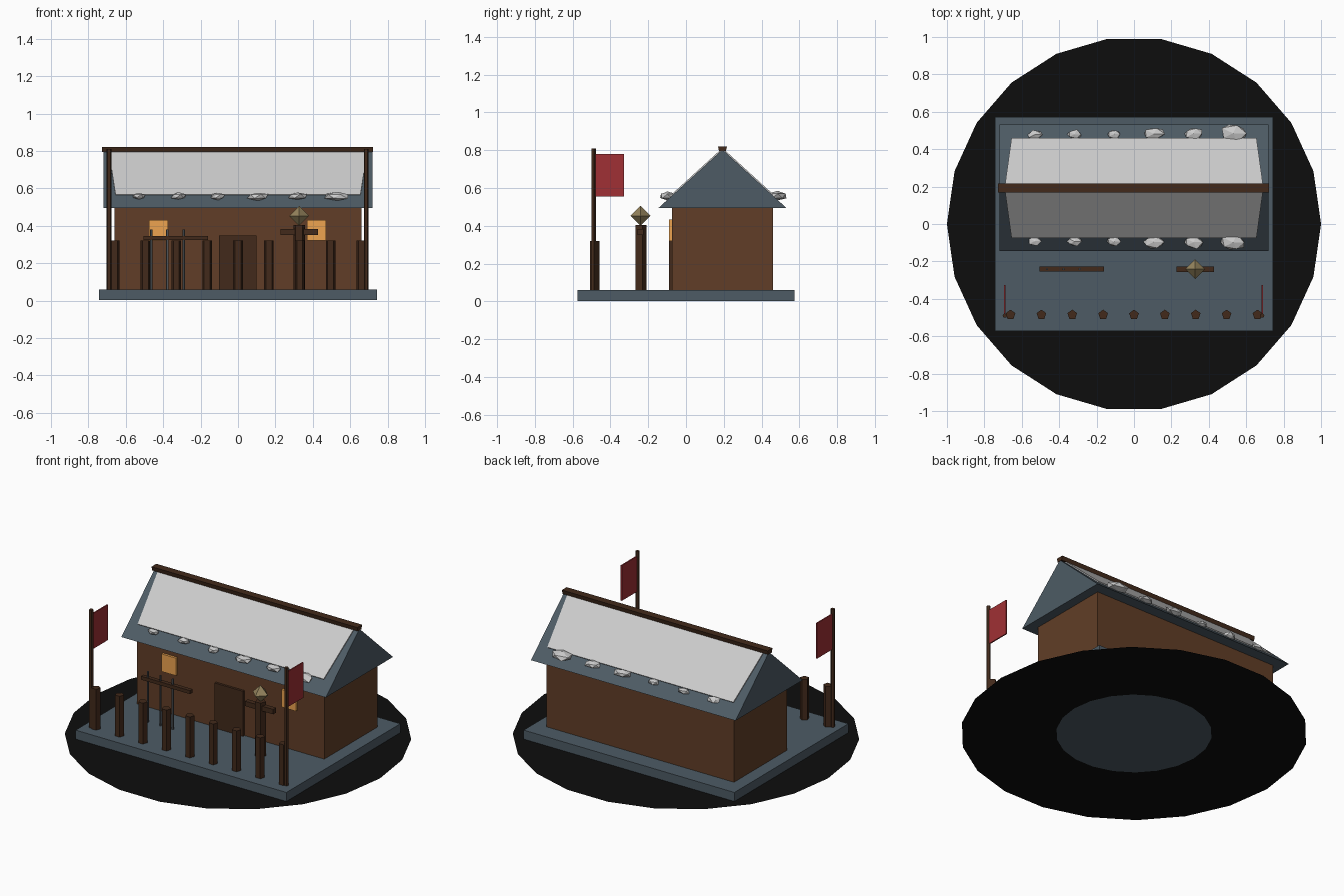
import bpy, bmesh, random
from math import sin, cos, pi
from mathutils import Matrix, Vector

if "Cube" in bpy.data.objects:
    bpy.data.objects.remove(bpy.data.objects["Cube"])

random.seed(4)

def mat(name, r, g, b):
    m = bpy.data.materials.new(name)
    m.diffuse_color = (r, g, b, 1)
    m.use_nodes = True
    m.node_tree.nodes["Principled BSDF"].inputs["Base Color"].default_value = m.diffuse_color
    return m

BLACK = mat("soot", .004, .004, .004)
SLATE = mat("slate", .075, .105, .13)
BROWN = mat("timber", .12, .048, .02)
DARK = mat("dark_timber", .055, .023, .011)
SNOW = mat("snow", .60, .60, .62)
GLOW = mat("lamp_light", .85, .37, .08)
RED = mat("red_cloth", .35, .03, .035)
STRAW = mat("straw", .30, .23, .11)
STEEL = mat("steel", .08, .09, .10)

def finish(name, bm, m):
    bmesh.ops.recalc_face_normals(bm, faces=bm.faces)
    me = bpy.data.meshes.new(name)
    bm.to_mesh(me)
    bm.free()
    me.materials.append(m)
    ob = bpy.data.objects.new(name, me)
    bpy.context.collection.objects.link(ob)
    return ob

def box(name, m, x0, x1, y0, y1, z0, z1):
    bm = bmesh.new()
    t = Matrix.Translation(((x0+x1)/2, (y0+y1)/2, (z0+z1)/2))
    bmesh.ops.create_cube(bm, size=1, matrix=t @ Matrix.Diagonal((x1-x0, y1-y0, z1-z0, 1)))
    return finish(name, bm, m)

def post(name, m, x, y, z0, z1, r, sides=5):
    bm = bmesh.new()
    bmesh.ops.create_cone(bm, cap_ends=True, segments=sides, radius1=r, radius2=r, depth=z1-z0,
                          matrix=Matrix.Translation((x, y, (z0+z1)/2)))
    return finish(name, bm, m)

def prism_x(name, m, profile, x0, x1):
    # extrude a (y, z) profile along x
    bm = bmesh.new()
    f = bm.faces.new([bm.verts.new((x0, y, z)) for y, z in profile])
    g = bmesh.ops.extrude_face_region(bm, geom=[f])["geom"]
    bmesh.ops.translate(bm, vec=(x1-x0, 0, 0), verts=[v for v in g if isinstance(v, bmesh.types.BMVert)])
    return finish(name, bm, m)

# Flat ground ring, 22 sides
bm = bmesh.new()
N = 22
rings = [[bm.verts.new((r*cos(2*pi*i/N), r*sin(2*pi*i/N), 0)) for i in range(N)] for r in (1, .45)]
for i in range(N):
    j = (i+1) % N
    bm.faces.new((rings[0][i], rings[0][j], rings[1][j], rings[1][i]))
ring = finish("ground_ring", bm, BLACK)
ring.data.flip_normals() if ring.data.polygons[0].normal.z < 0 else None

# Platform, walls and roof
box("platform", SLATE, -.742, .742, -.573, .573, .003, .06)
box("walls", BROWN, -.66, .66, -.075, .46, .06, .5)
RY, RZ, EZ, HALF = .193, .803, .495, .338
prism_x("roof", SLATE, [(RY-HALF, EZ), (RY+HALF, EZ), (RY, RZ)], -.72, .72)
prism_x("ridge_beam", DARK, [(RY-.018, .795), (RY+.018, .795), (RY+.024, .821), (RY-.024, .821)], -.727, .722)

# Snow sheets lying on both slopes
slope = (RZ-EZ)/HALF
for side, name in ((-1, "front"), (1, "back")):
    bm = bmesh.new()
    pts = [(-.69, .01), (.69, .01), (.655, .262), (-.655, .262)]
    f = bm.faces.new([bm.verts.new((x, RY+side*d, RZ-slope*d-.002)) for x, d in pts])
    g = bmesh.ops.extrude_face_region(bm, geom=[f])["geom"]
    bmesh.ops.translate(bm, vec=(0, side*.005, .006), verts=[v for v in g if isinstance(v, bmesh.types.BMVert)])
    finish(name + "_snow_sheet", bm, SNOW)
    # Snow lumps along the eaves
    for i, s in enumerate((.04, .042, .042, .058, .056, .075)):
        bm = bmesh.new()
        bmesh.ops.create_icosphere(bm, subdivisions=1, radius=1)
        cx, cy = -.53+.212*i, RY+side*(.285+.004*i/3)
        for v in bm.verts:
            k = random.uniform(.8, 1.15)
            v.co = Vector((cx+v.co.x*s*k, cy+v.co.y*s*.65*k, .558+v.co.z*(.013+s*.17)*k))
        finish(f"{name}_snow_lump_{i+1}", bm, SNOW)

# Door and windows
box("door", DARK, -.102, .098, -.09, -.07, .06, .347)
for n, x in (("left", -.425), ("right", .42)):
    box(n + "_window", GLOW, x-.05, x+.05, -.09, -.07, .32, .432)

# Palisade posts
for i in range(9):
    post(f"palisade_post_{i+1}", DARK, -.66+.165*i, -.485, .06, .32, .027)

# Flag poles with flags
for n, x in (("left", -.69), ("right", .685)):
    post(n + "_flag_pole", DARK, x, -.49, .06, .81, .013)
    box(n + "_flag", RED, x-.004, x+.004, -.485, -.327, .555, .78)

# Spear rack
box("rack_beam", DARK, -.505, -.16, -.254, -.228, .323, .345)
for i, x in enumerate((-.465, -.377, -.29)):
    post(f"spear_{i+1}", STEEL, x, -.241, .06, .38, .007)

# Training dummy
post("dummy_post", DARK, .327, -.241, .06, .405, .032)
box("dummy_arms", DARK, .227, .427, -.256, -.226, .352, .383)
bm = bmesh.new()
bmesh.ops.create_uvsphere(bm, u_segments=4, v_segments=2, radius=.053,
                          matrix=Matrix.Translation((.327, -.241, .453)))
finish("dummy_head", bm, STRAW)
